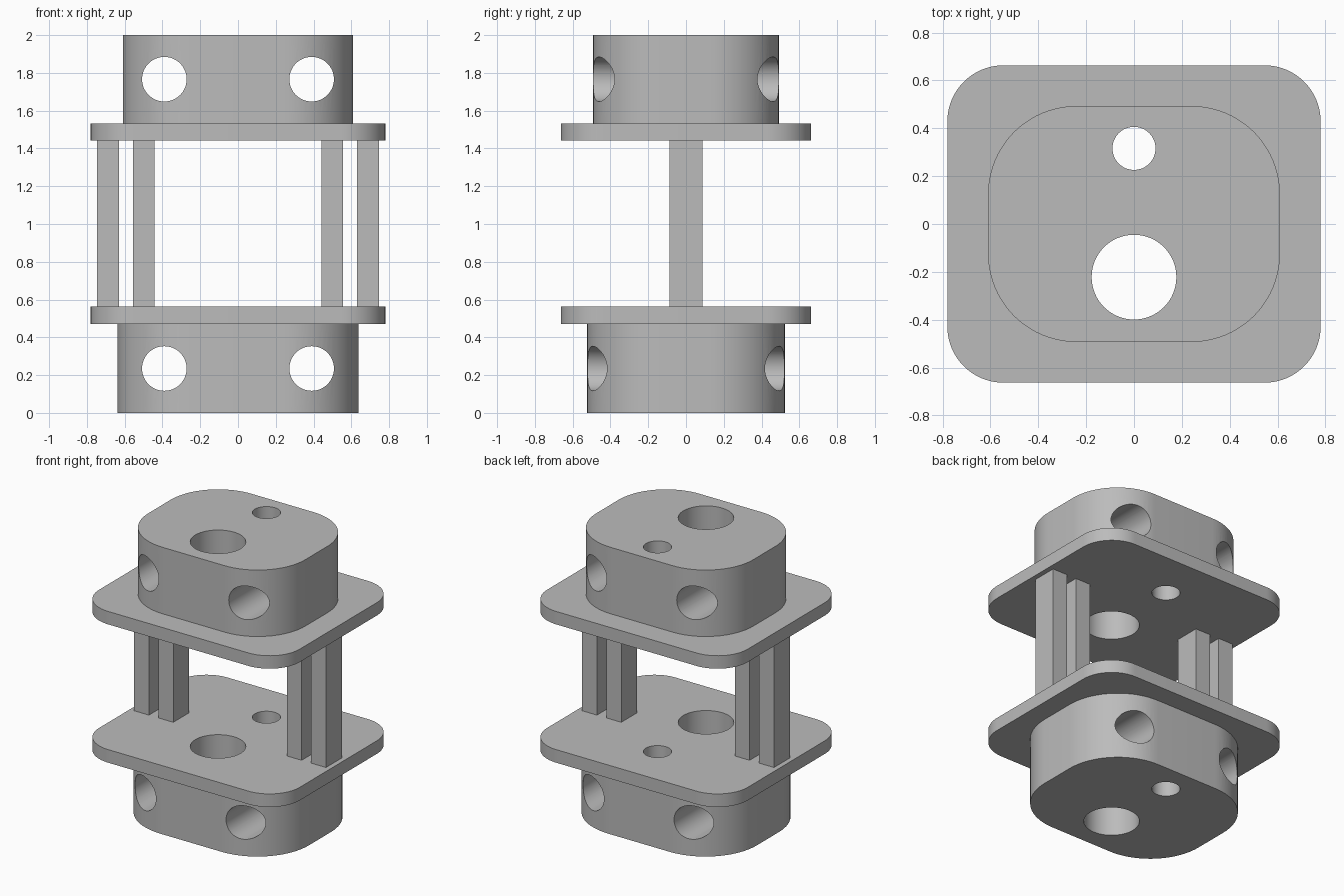
import bpy
import bmesh
from math import radians, sin, cos, pi

cube = bpy.data.objects.get("Cube")
if cube:
    bpy.data.objects.remove(cube, do_unlink=True)

# Single grey material
grey = bpy.data.materials.new("plain grey")
grey.use_nodes = True
colour = (0.5, 0.5, 0.5, 1)
grey.diffuse_color = colour
grey.node_tree.nodes["Principled BSDF"].inputs["Base Color"].default_value = colour


def rounded_slab(name, half_x, half_y, radius, bottom, top):
    """Rounded rectangle extruded from bottom to top."""
    steps = 20
    bm = bmesh.new()
    verts = []
    for quarter, (sx, sy) in enumerate([(1, 1), (-1, 1), (-1, -1), (1, -1)]):
        for i in range(steps + 1):
            a = (quarter + i / steps) * pi / 2
            verts.append(bm.verts.new((sx * (half_x - radius) + radius * cos(a),
                                       sy * (half_y - radius) + radius * sin(a),
                                       bottom)))
    face = bm.faces.new(verts)
    grown = bmesh.ops.extrude_face_region(bm, geom=[face])["geom"]
    bmesh.ops.translate(bm, vec=(0, 0, top - bottom),
                        verts=[v for v in grown if isinstance(v, bmesh.types.BMVert)])
    bmesh.ops.recalc_face_normals(bm, faces=bm.faces)
    mesh = bpy.data.meshes.new(name)
    bm.to_mesh(mesh)
    bm.free()
    mesh.materials.append(grey)
    obj = bpy.data.objects.new(name, mesh)
    bpy.context.collection.objects.link(obj)
    return obj


def drill(obj, radius, location, rotation=(0, 0, 0)):
    """Cut a round through hole."""
    bpy.ops.mesh.primitive_cylinder_add(vertices=64, radius=radius, depth=5,
                                        location=location, rotation=rotation)
    cutter = bpy.context.object
    cutter.hide_render = True
    cutter.data.materials.append(grey)
    mod = obj.modifiers.new("hole", "BOOLEAN")
    mod.operation = "DIFFERENCE"
    mod.solver = "EXACT"
    mod.object = cutter
    bpy.ops.object.select_all(action="DESELECT")
    bpy.context.view_layer.objects.active = obj
    obj.select_set(True)
    bpy.ops.object.modifier_apply(modifier=mod.name)
    bpy.data.objects.remove(cutter, do_unlink=True)


# Blocks and plates: half x, half y, corner radius, bottom, top
slabs = {
    "lower_block": (0.638, 0.523, 0.40, 0, 0.47),
    "lower_plate": (0.78, 0.663, 0.235, 0.47, 0.562),
    "upper_plate": (0.78, 0.663, 0.235, 1.442, 1.533),
    "upper_block": (0.61, 0.493, 0.37, 1.533, 2),
}
for name, size in slabs.items():
    slab = rounded_slab(name, *size)
    # Vertical holes line up through every layer
    drill(slab, 0.177, (0, -0.222, 1))
    drill(slab, 0.09, (0, 0.316, 1))
    # Side holes run front to back through the blocks
    if "block" in name:
        for side in (-1, 1):
            drill(slab, 0.118, (side * 0.39, 0, (size[3] + size[4]) / 2),
                  (radians(90), 0, 0))
    bpy.ops.object.shade_smooth_by_angle(angle=radians(30))

# Paired posts on each side
for side, label in ((1, "left"), (-1, "right")):
    for x, place in ((0.499, "inner"), (0.688, "outer")):
        bpy.ops.mesh.primitive_cube_add(size=1, location=(side * x, 0, 1.002))
        post = bpy.context.object
        post.name = f"{label}_{place}_post"
        post.scale = (0.115, 0.176, 0.88)
        post.data.materials.append(grey)
